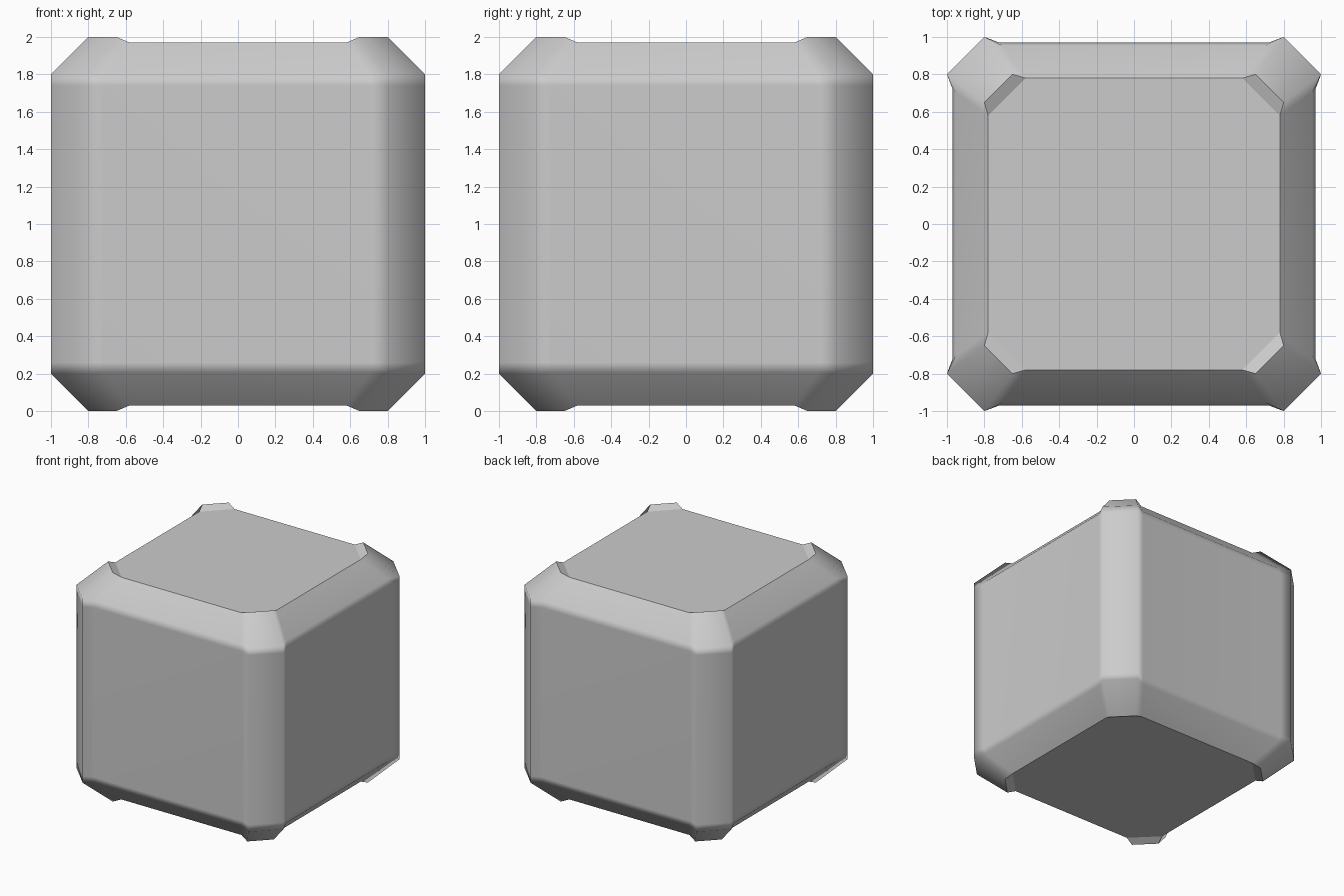
import bpy, bmesh
from math import pi
from mathutils import Matrix, Vector

if "Cube" in bpy.data.objects:
    bpy.data.objects.remove(bpy.data.objects["Cube"])

# Upper half of one corner post, from the top down:
# (wall point beside the post, raised post point); each is mirrored over the diagonal
LEVELS = [
    ((0.78, 0.58, 0.97), (0.80, 0.65, 1.00)),
    ((0.955, 0.705, 0.795), (1.00, 0.80, 0.80)),
    ((0.97, 0.72, 0.74), (1.00, 0.80, 0.74)),
]


def add_ring(bm, wall, post, side):
    """16 points around the cube: four per corner post."""
    swap = lambda p: (p[1], p[0], p[2])
    ring = []
    for k in range(4):
        turn = Matrix.Rotation(k * pi / 2, 3, 'Z')
        for p in (wall, post, swap(post), swap(wall)):
            v = turn @ Vector(p)
            ring.append(bm.verts.new((v.x, v.y, 1 + side * v.z)))
    return ring


bm = bmesh.new()
rings = [add_ring(bm, w, p, 1) for w, p in LEVELS]
rings += [add_ring(bm, w, p, -1) for w, p in reversed(LEVELS)]

# Walls, edge chamfers and corner posts
for hi, lo in zip(rings, rings[1:]):
    for i in range(16):
        j = (i + 1) % 16
        f = bm.faces.new((hi[i], lo[i], lo[j], hi[j]))
        f.smooth = True

# Flat top and bottom panels with the sloped inner ends of the posts
caps = []
for ring in (rings[0], rings[-1]):
    caps.append(bm.faces.new([ring[4 * k + n] for k in range(4) for n in (0, 3)]))
    for k in range(4):
        caps.append(bm.faces.new(ring[4 * k:4 * k + 4]))
for f in caps:
    for e in f.edges:
        e.smooth = False

bmesh.ops.recalc_face_normals(bm, faces=bm.faces)
mesh = bpy.data.meshes.new("beveled_crate")
bm.to_mesh(mesh)
bm.free()
crate = bpy.data.objects.new("beveled_crate", mesh)
bpy.context.collection.objects.link(crate)

# Keep the big panels flat while the chamfers shade smoothly
mod = crate.modifiers.new("weighted_normals", 'WEIGHTED_NORMAL')
mod.keep_sharp = True
